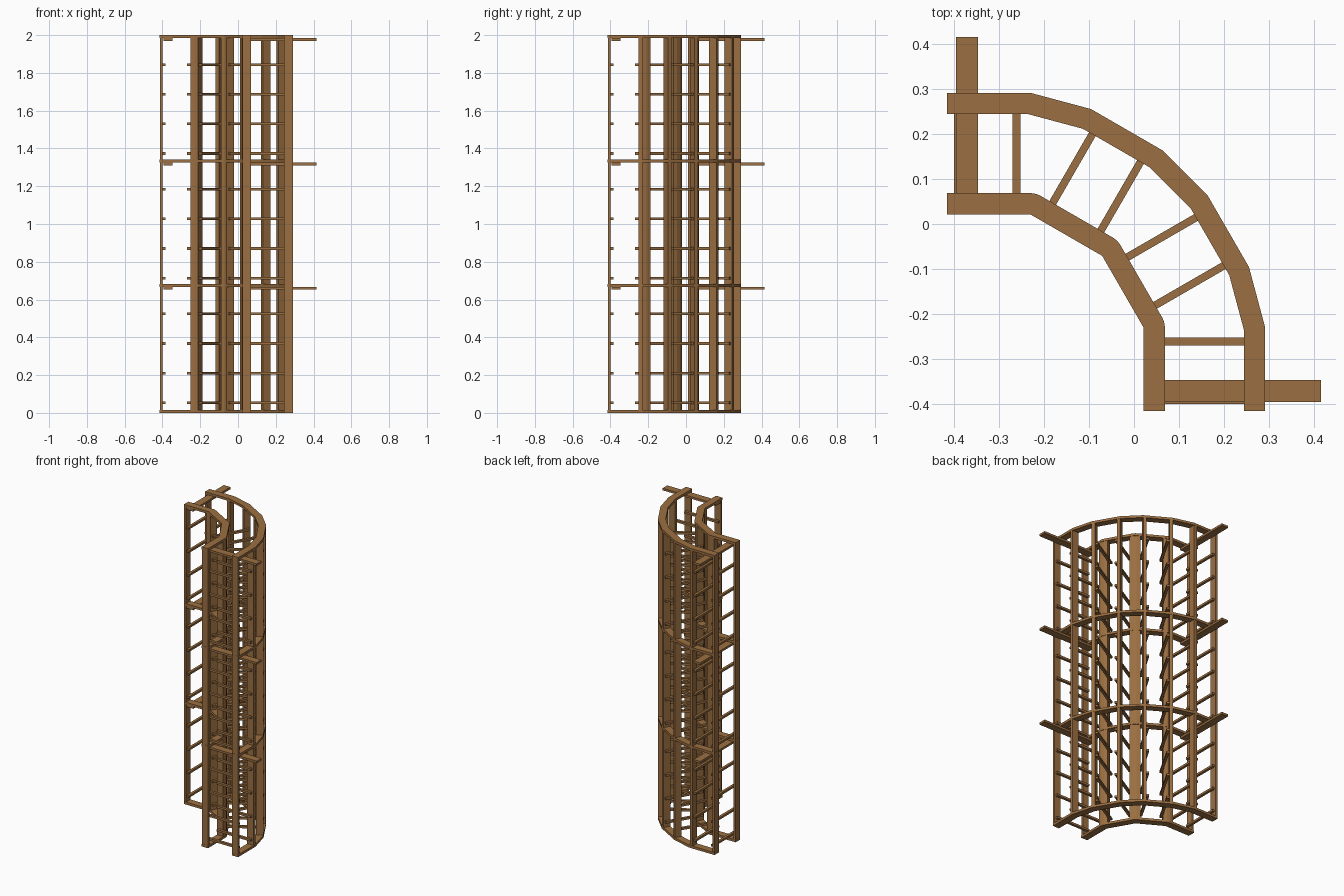
import bpy, bmesh, math
from mathutils import Vector

if "Cube" in bpy.data.objects:
    bpy.data.objects.remove(bpy.data.objects["Cube"])

wood = bpy.data.materials.new("warm_brown_wood")
wood.diffuse_color = (0.33, 0.16, 0.054, 1)
wood.use_nodes = True
wood.node_tree.nodes["Principled BSDF"].inputs["Base Color"].default_value = wood.diffuse_color

L, DEPTH, PLANK = 0.1845, 0.27, 0.047   # bay width, rack depth, plank width
ANGLES = [0, -30, -60, -90]             # heading of each of the four bays
U = [Vector((math.cos(math.radians(a)), math.sin(math.radians(a)))) for a in ANGLES]
N = [Vector((-u.y, u.x)) for u in U]    # outward direction of each bay

# inner corner points of the bays, walking around the curve
P = [Vector((-0.415, 0.0215))]
for u in U:
    P.append(P[-1] + u * L)


def prism(bm, pts, z0, z1):
    """Extrude a flat polygon between two heights."""
    f = bm.faces.new([bm.verts.new((p[0], p[1], z0)) for p in pts])
    r = bmesh.ops.extrude_face_region(bm, geom=[f])
    vs = [v for v in r["geom"] if isinstance(v, bmesh.types.BMVert)]
    bmesh.ops.translate(bm, verts=vs, vec=(0, 0, z1 - z0))


def finish(bm, name):
    bmesh.ops.recalc_face_normals(bm, faces=bm.faces)
    me = bpy.data.meshes.new(name)
    bm.to_mesh(me)
    bm.free()
    me.materials.append(wood)
    ob = bpy.data.objects.new(name, me)
    bpy.context.collection.objects.link(ob)
    return ob


def bay_rect(i, s0, s1, d0, d1):
    """Rectangle in bay i: along the curve s0..s1, outward d0..d1."""
    return [P[i] + U[i] * s + N[i] * d for s, d in ((s0, d0), (s1, d0), (s1, d1), (s0, d1))]


def rounded_offset(d):
    """Inner path pushed outward by d, with rounded corners."""
    pts = [P[0] + N[0] * d]
    for i in (1, 2, 3):
        for k in range(6):
            a = math.radians(90 + ANGLES[i - 1] - 6 * k)
            pts.append(P[i] + Vector((math.cos(a), math.sin(a))) * d)
    return pts + [P[4] + N[3] * d]


def mitred(pts, d):
    """Open polyline pushed inward by d, with mitred corners."""
    out = []
    for i, p in enumerate(pts):
        dirs = []
        if i > 0:
            dirs.append((p - pts[i - 1]).normalized())
        if i < len(pts) - 1:
            dirs.append((pts[i + 1] - p).normalized())
        ns = [Vector((v.y, -v.x)) for v in dirs]
        m = sum(ns, Vector((0, 0))).normalized()
        out.append(p + m * d / m.dot(ns[0]))
    return out


outer = []
for i in range(4):
    outer += [P[i] + N[i] * DEPTH, P[i + 1] + N[i] * DEPTH]
outer_in = mitred(outer, PLANK)

# curved rails at four levels
T = 0.016
for n, z in enumerate((0, 0.667, 1.325, 2 - T)):
    bm = bmesh.new()
    prism(bm, P + rounded_offset(PLANK)[::-1], z, z + T)
    finish(bm, f"inner_rail_{n}")
    bm = bmesh.new()
    prism(bm, outer + outer_in[::-1], z, z + T)
    finish(bm, f"outer_rail_{n}")
    # straight wall ties under the upper rails
    if n:
        for side, (i, s0, s1) in {"left": (0, 0.02, 0.069), "right": (3, L - 0.069, L - 0.02)}.items():
            bm = bmesh.new()
            prism(bm, bay_rect(i, s0, s1, 0.001, 0.3935), z - 0.014, z)
            finish(bm, f"wall_tie_{side}_{n}")

# uprights
E, W = 0.015, 0.022
Z0, Z1 = 0.001, 1.999
bm = bmesh.new()
for i in range(4):
    a = E if i == 0 else W
    b = E if i == 3 else W
    prism(bm, bay_rect(i, 0.001, a, DEPTH - PLANK, DEPTH - 0.001), Z0, Z1)
    prism(bm, bay_rect(i, L - b, L - 0.001, DEPTH - PLANK, DEPTH - 0.001), Z0, Z1)
finish(bm, "outer_uprights")

bm = bmesh.new()
prism(bm, bay_rect(0, 0.001, E, 0.001, PLANK), Z0, Z1)
prism(bm, bay_rect(3, L - E, L - 0.001, 0.001, PLANK), Z0, Z1)
for i in (1, 2, 3):                     # wedge posts shared by two bays
    a, b = P[i] - U[i - 1] * W, P[i] + U[i] * W
    d = PLANK - 0.002
    prism(bm, [a, P[i], b, b + N[i] * d, P[i] + N[i] * d,
               P[i] + N[i - 1] * d, a + N[i - 1] * d], Z0, Z1)
finish(bm, "inner_uprights")

# bottle support rungs, two per bay at twelve heights
R = 0.017
bm = bmesh.new()
for level in range(3):
    for j in range(4):
        z = 0.046 + 0.66 * level + 0.157 * j
        for i in range(4):
            a = E if i == 0 else W
            b = L - (E if i == 3 else W)
            prism(bm, bay_rect(i, a, a + R, 0.01, DEPTH - 0.01), z, z + 0.014)
            prism(bm, bay_rect(i, b - R, b, 0.01, DEPTH - 0.01), z, z + 0.014)
finish(bm, "bottle_rungs")
